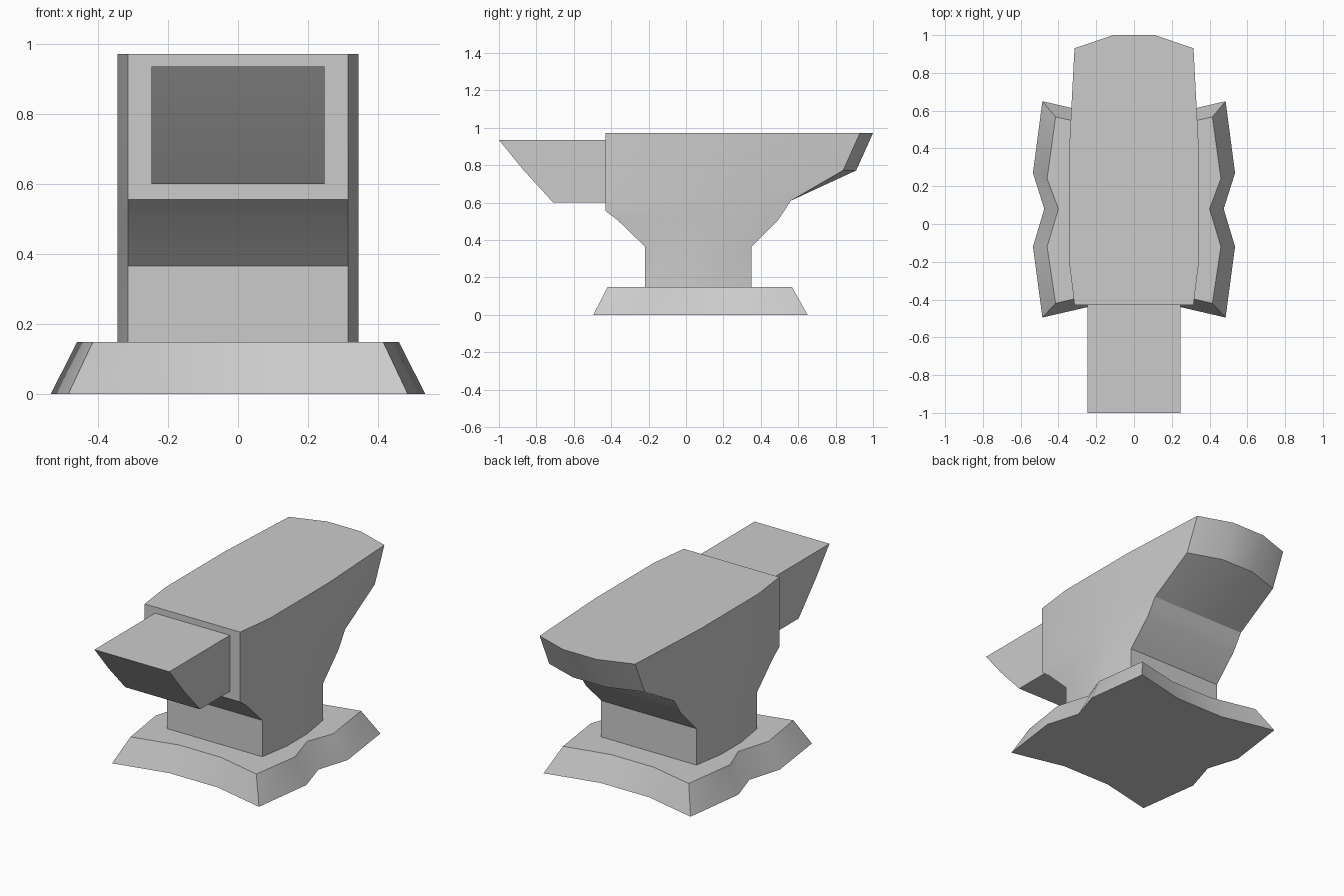
import bpy, bmesh
from math import radians

if "Cube" in bpy.data.objects:
    bpy.data.objects.remove(bpy.data.objects["Cube"])


def loft(name, rings, angle):
    """Skin a stack of equal-length rings, cap both ends, shade by angle."""
    bm = bmesh.new()
    loops = [[bm.verts.new(p) for p in ring] for ring in rings]
    n = len(loops[0])
    for a, b in zip(loops, loops[1:]):
        for i in range(n):
            j = (i + 1) % n
            bm.faces.new((a[i], a[j], b[j], b[i]))
    bm.faces.new(loops[0][::-1])
    bm.faces.new(loops[-1])
    bmesh.ops.recalc_face_normals(bm, faces=bm.faces[:])
    mesh = bpy.data.meshes.new(name)
    bm.to_mesh(mesh)
    bm.free()
    ob = bpy.data.objects.new(name, mesh)
    bpy.context.collection.objects.link(ob)
    bpy.ops.object.select_all(action='DESELECT')
    bpy.context.view_layer.objects.active = ob
    ob.select_set(True)
    bpy.ops.object.shade_smooth_by_angle(angle=radians(angle))
    return ob


def mirrored(half, z):
    """Complete a right-hand outline across x = 0."""
    return [(x, y, z) for x, y in half] + [(-x, y, z) for x, y in reversed(half)]


# Flared foot with notched sides and hollowed front and back
foot_bottom = [(.16, -.42), (.485, -.495), (.535, -.12), (.475, .08),
               (.535, .27), (.485, .65), (.16, .575)]
foot_top = [(.14, -.355), (.415, -.42), (.46, -.12), (.40, .08),
            (.46, .24), (.415, .567), (.14, .505)]
loft("anvil_foot", [mirrored(foot_bottom, 0), mirrored(foot_top, .148)], 40)

# Body: z, front y, two bowed side stations, back corner y, back bulge
levels = [
    (.148, -.22, -.03, .16, .35, 0),
    (.365, -.22, -.03, .16, .35, 0),
    (.51, -.37, -.10, .23, .495, 0),
    (.555, -.43, -.13, .25, .525, 0),
    (.61, -.43, -.14, .27, .56, 0),
    (.772, -.43, -.17, .32, .84, .07),
    (.972, -.43, -.19, .36, .93, .07),
]
rings = [mirrored([(.315, f), (.345, s1), (.345, s2), (.315, b), (.11, b + bulge)], z)
         for z, f, s1, s2, b, bulge in levels]
loft("anvil_body", rings, 20)

# Squared horn with a raked tip
horn_profile = [(-.42, .6), (-.71, .6), (-.87, .775), (-1.0, .935), (-.42, .935)]
loft("anvil_horn", [[(x, y, z) for y, z in horn_profile] for x in (-.247, .247)], 20)
